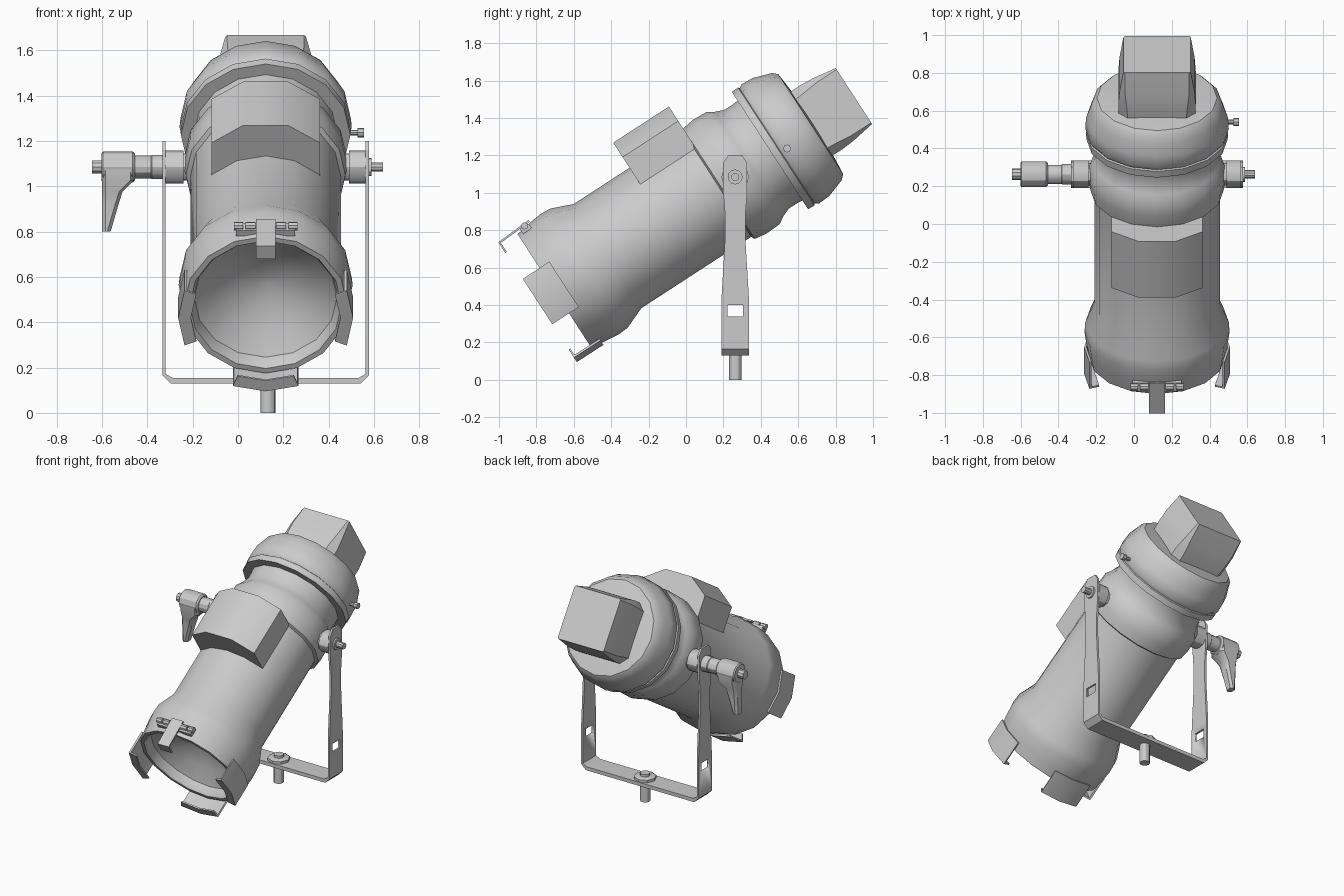
import bpy, bmesh
from math import sin, cos, pi, radians
from mathutils import Matrix, Vector

if "Cube" in bpy.data.objects:
    bpy.data.objects.remove(bpy.data.objects["Cube"])

CX = 0.122                       # shared centre line of lamp and yoke
PY, PZ = 0.263, 1.085            # pivot bolt
# lamp frame: local y runs along the tilted barrel, local z is "up" from it
TILT = Matrix.Translation((CX, 0.252, 1.098)) @ Matrix.Rotation(radians(33), 4, 'X')
WORLD = Matrix.Identity(4)


def loft(name, rings, m=WORLD, angle=30):
    """Skin a list of equal-length closed rings and cap both ends."""
    bm = bmesh.new()
    vs = [[bm.verts.new(m @ Vector(p)) for p in r] for r in rings]
    n = len(rings[0])
    for a, b in zip(vs, vs[1:]):
        for i in range(n):
            j = (i + 1) % n
            bm.faces.new((a[i], a[j], b[j], b[i]))
    bm.faces.new(vs[0])
    bm.faces.new(vs[-1])
    bmesh.ops.recalc_face_normals(bm, faces=bm.faces)
    me = bpy.data.meshes.new(name)
    bm.to_mesh(me)
    bm.free()
    ob = bpy.data.objects.new(name, me)
    bpy.context.collection.objects.link(ob)
    bpy.ops.object.select_all(action='DESELECT')
    ob.select_set(True)
    bpy.context.view_layer.objects.active = ob
    bpy.ops.object.shade_smooth_by_angle(angle=radians(angle))
    return ob


def lathe(name, profile, m, n=16, angle=30):
    """Revolve (position, radius) pairs round the local y axis."""
    return loft(name, [[(r * cos(2 * pi * i / n), t, r * sin(2 * pi * i / n))
                        for i in range(n)] for t, r in profile], m, angle)


def box(name, lo, hi, m=WORLD):
    return loft(name, [[(x, lo[1], lo[2]), (x, hi[1], lo[2]), (x, hi[1], hi[2]), (x, lo[1], hi[2])]
                       for x in (lo[0], hi[0])], m)


def x_axis(y, z):
    """Frame whose local y is world x, for parts turned on a sideways axis."""
    return Matrix.Translation((0, y, z)) @ Matrix.Rotation(-pi / 2, 4, 'Z')


# barrel with recessed reflector, flared front rim, tube and middle bulge
lathe("barrel", [(-0.94, 0.02), (-0.96, 0.12), (-1.01, 0.22), (-1.08, 0.315), (-1.125, 0.325),
                 (-1.14, 0.335), (-1.14, 0.36), (-1.06, 0.374), (-0.98, 0.384), (-0.92, 0.38),
                 (-0.80, 0.332), (-0.10, 0.332), (-0.09, 0.352), (-0.02, 0.362), (0.065, 0.358),
                 (0.10, 0.335), (0.15, 0.315), (0.20, 0.315), (0.26, 0.32)], TILT, angle=35)

# rear housing with stepped collar
lathe("rear_housing", [(0.235, 0.31), (0.235, 0.374), (0.275, 0.376), (0.28, 0.368), (0.30, 0.380),
                       (0.37, 0.376), (0.43, 0.355), (0.47, 0.342), (0.495, 0.318), (0.505, 0.20)],
      TILT, angle=35)


# lamp cap at the back, rounded at its base and square at the end
def chamfered_square(t, h, c):
    return [(sx, t, sz) for sx, sz in ((h - c, -h), (h, c - h), (h, h - c), (h - c, h),
                                       (c - h, h), (-h, h - c), (-h, c - h), (c - h, -h))]


loft("lamp_cap", [chamfered_square(0.47, 0.203, 0.05), chamfered_square(0.56, 0.205, 0.045),
                  chamfered_square(0.64, 0.199, 0.03), chamfered_square(0.77, 0.178, 0.008)], TILT)

# top housing saddled on the barrel
top_outline = [(-0.24, 0.20), (-0.24, 0.40), (-0.10, 0.492), (0.10, 0.492), (0.24, 0.40), (0.24, 0.20)]
loft("top_housing", [[(x, t, z) for x, z in top_outline] for t in (-0.445, -0.09)], TILT, 40)

# colour frame holders on both sides and below
holder = [(0.386, -1.078), (0.386, -1.247), (0.33, -1.247), (0.33, -1.237), (0.374, -1.237), (0.374, -1.078)]
for side, mid in (("right", 0), ("left", 180), ("bottom", 270)):
    loft("frame_holder_" + side,
         [[(r * cos(radians(mid + d)), t, r * sin(radians(mid + d))) for r, t in holder]
          for d in (-22, 0, 22)], TILT)

# top latch: hooked strip, hinge plate and knuckles
hook = [(-1.05, 0.392), (-1.25, 0.380), (-1.25, 0.312), (-1.24, 0.312), (-1.24, 0.370), (-1.05, 0.380)]
loft("latch_hook", [[(x, t, z) for t, z in hook] for x in (-0.043, 0.043)], TILT)
box("latch_plate", (-0.13, -1.115, 0.345), (0.13, -1.06, 0.375), TILT)
for i, (a, b) in enumerate(((-0.14, -0.10), (-0.09, -0.045), (0.045, 0.09), (0.10, 0.14))):
    lathe("latch_knuckle_%d" % i, [(a + CX, 0.019), (b + CX, 0.019)],
          TILT @ Matrix.Translation((-CX, -1.085, 0.377)) @ Matrix.Rotation(-pi / 2, 4, 'Z'), 8)

# yoke: outer x, outer z, inner x, inner z, half width from top of leg to the base
leg = [(0.455, 1.20, 0.441, 1.20, 0.038), (0.455, 1.16, 0.441, 1.16, 0.064),
       (0.455, 1.00, 0.441, 1.00, 0.064), (0.455, 0.88, 0.441, 0.88, 0.054),
       (0.455, 0.76, 0.441, 0.76, 0.054), (0.455, 0.44, 0.441, 0.44, 0.073),
       (0.455, 0.165, 0.441, 0.172, 0.073), (0.42, 0.13, 0.412, 0.155, 0.073)]
path = leg + [(-a, b, -c, d, w) for a, b, c, d, w in reversed(leg)]
yoke = loft("yoke", [[(CX + a, PY - w, b), (CX + a, PY + w, b), (CX + c, PY + w, d), (CX + c, PY - w, d)]
                     for a, b, c, d, w in path])

# square window through both legs
cutter = box("window_cutter", (-0.5, PY - 0.042, 0.34), (0.8, PY + 0.042, 0.40))
cutter.hide_render = True
mod = yoke.modifiers.new("windows", 'BOOLEAN')
mod.operation, mod.object, mod.solver = 'DIFFERENCE', cutter, 'EXACT'
bpy.context.view_layer.objects.active = yoke
bpy.ops.object.modifier_apply(modifier=mod.name)
bpy.data.objects.remove(cutter)

# mounting spigot under the yoke with its nut on top
upright = Matrix.Translation((CX + 0.01, PY, 0)) @ Matrix.Rotation(pi / 2, 4, 'X')
lathe("spigot", [(0, 0.033), (0.14, 0.033)], upright, 12)
lathe("spigot_nut", [(0.15, 0.072), (0.172, 0.072), (0.178, 0.06)], upright, 8)
lathe("spigot_bolt", [(0.17, 0.032), (0.195, 0.032)], upright, 12)

# pivot hubs, bolt and clamp spindle
axis = x_axis(PY, PZ)
lathe("pivot_hub_right", [(0.42, 0.06), (0.49, 0.06), (0.49, 0.073), (0.565, 0.073)], axis, 12)
lathe("pivot_washer", [(0.575, 0.04), (0.588, 0.04)], axis, 12)
lathe("pivot_bolt", [(0.56, 0.022), (0.64, 0.022)], axis, 10)
lathe("pivot_hub_left", [(-0.18, 0.06), (-0.24, 0.06), (-0.24, 0.073), (-0.32, 0.073)], axis, 12)
lathe("clamp_spindle", [(-0.31, 0.054), (-0.38, 0.054), (-0.385, 0.05), (-0.47, 0.05)], axis, 12)
lathe("clamp_end", [(-0.59, 0.03), (-0.645, 0.03)], axis, 10)

# clamp lever: round hub blending into a tapering blade
lathe("clamp_lever_hub", [(-0.455, 0.058), (-0.465, 0.068), (-0.595, 0.068), (-0.602, 0.06)], axis, 12)
blade = [(-0.60, -0.46, 1.085, 0.066), (-0.60, -0.46, 1.025, 0.062),
         (-0.60, -0.51, 0.975, 0.045), (-0.60, -0.53, 0.91, 0.038), (-0.60, -0.562, 0.80, 0.03)]
loft("clamp_lever", [[(a, PY - w * .6, z), (a, PY + w * .6, z), (a + .015, PY + w, z), (b - .015, PY + w, z),
                      (b, PY + w * .6, z), (b, PY - w * .6, z), (b - .015, PY - w, z), (a + .015, PY - w, z)]
                     for a, b, z, w in blade], angle=40)

# thumb screw on the rear collar
lathe("collar_screw", [(0.45, 0.012), (0.527, 0.012), (0.527, 0.021), (0.555, 0.021)], x_axis(0.54, 1.237), 8)
